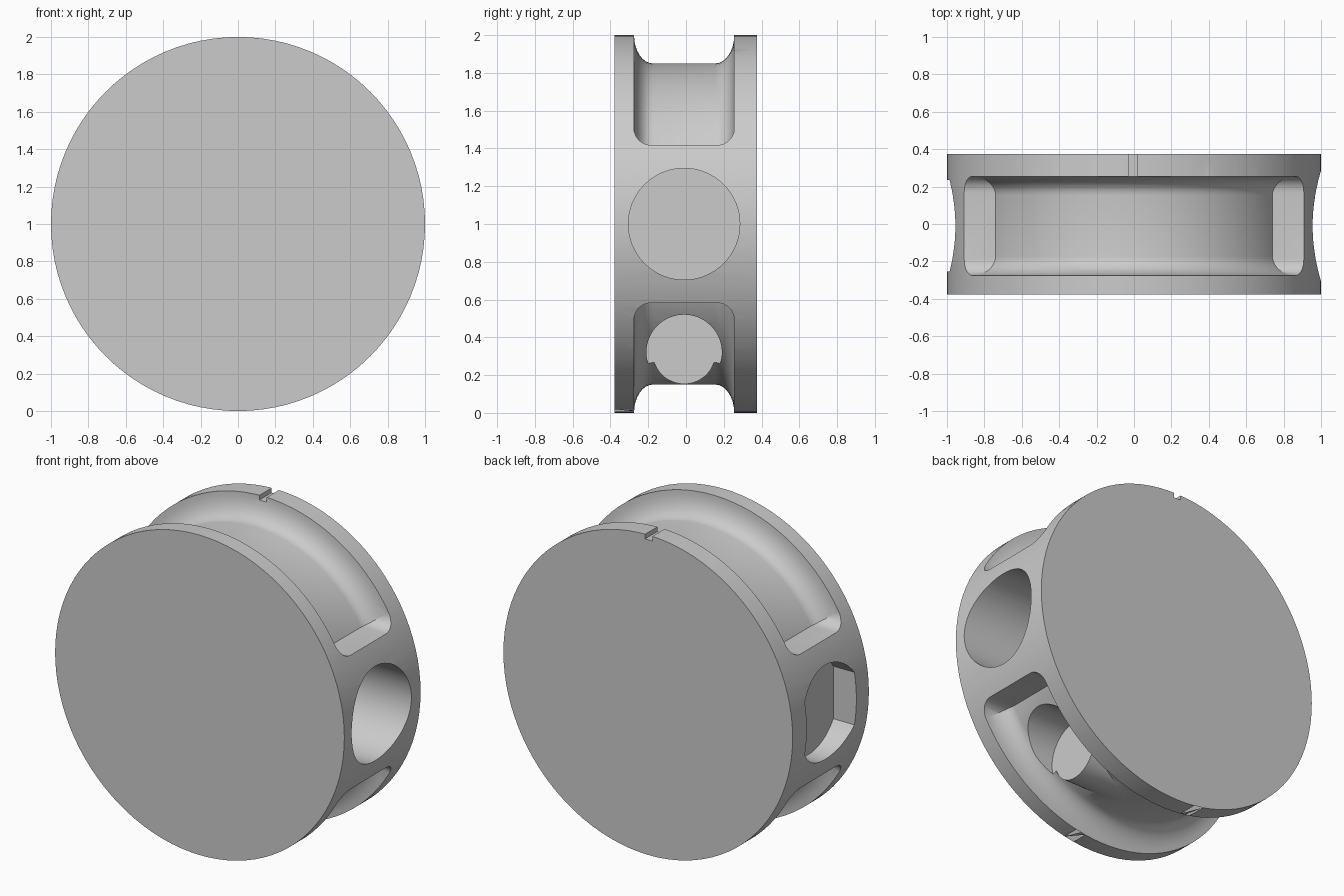
import bpy, bmesh, math
from mathutils import Matrix

if "Cube" in bpy.data.objects:
    bpy.data.objects.remove(bpy.data.objects["Cube"], do_unlink=True)

MID = -0.01          # groove and bore centre line in y
CENTRE = 1.0         # height of the wheel axis
SEGMENTS = 96

grey = bpy.data.materials.new("plain grey")
grey.use_nodes = True
colour = (0.6, 0.6, 0.6, 1)
grey.diffuse_color = colour
grey.node_tree.nodes["Principled BSDF"].inputs["Base Color"].default_value = colour


def finish(name, bm):
    bmesh.ops.recalc_face_normals(bm, faces=bm.faces)
    mesh = bpy.data.meshes.new(name)
    bm.to_mesh(mesh)
    bm.free()
    mesh.materials.append(grey)
    obj = bpy.data.objects.new(name, mesh)
    bpy.context.collection.objects.link(obj)
    return obj


def rod(name, axis, start, end, radius, y=0.0, z=CENTRE, segments=64):
    """Cylinder along x or y between two positions on that axis."""
    bm = bmesh.new()
    middle = (start + end) / 2
    if axis == "X":
        place = Matrix.Translation((middle, y, z)) @ Matrix.Rotation(math.pi / 2, 4, "Y")
    else:
        place = Matrix.Translation((0, middle, z)) @ Matrix.Rotation(math.pi / 2, 4, "X")
    bmesh.ops.create_cone(bm, cap_ends=True, segments=segments, radius1=radius,
                          radius2=radius, depth=end - start, matrix=place)
    return finish(name, bm)


def block(name, size, centre, round_radius=0.0):
    """Box, optionally with its x-parallel edges rounded."""
    bm = bmesh.new()
    bmesh.ops.create_cube(bm, size=1, matrix=Matrix.Translation(centre) @ Matrix.Diagonal((*size, 1)))
    if round_radius:
        edges = [e for e in bm.edges if abs(e.verts[0].co.x - e.verts[1].co.x) > 0.1]
        bmesh.ops.bevel(bm, geom=edges, offset=round_radius, segments=8,
                        profile=0.5, affect="EDGES")
    return finish(name, bm)


def groove_ring(name):
    """Ring with a rounded inner profile, lathed about the wheel axis."""
    side = []
    for i in range(9):
        a = math.pi / 2 * i / 8
        side.append((0.165 + 0.1 * math.cos(a), 1 - 0.15 * math.sin(a)))
    half = [(0.265, 1.15)] + side
    profile = half + [(-y, r) for y, r in reversed(half)]
    bm = bmesh.new()
    rings = []
    for k in range(SEGMENTS):
        t = 2 * math.pi * k / SEGMENTS
        rings.append([bm.verts.new((r * math.sin(t), MID + y, CENTRE + r * math.cos(t)))
                      for y, r in profile])
    n = len(profile)
    for k in range(SEGMENTS):
        a, b = rings[k], rings[(k + 1) % SEGMENTS]
        for j in range(n):
            bm.faces.new((a[j], a[(j + 1) % n], b[(j + 1) % n], b[j]))
    return finish(name, bm)


def combine(target, tool, operation):
    mod = target.modifiers.new(operation.lower(), "BOOLEAN")
    mod.operation = operation
    mod.solver = "EXACT"
    mod.object = tool
    bpy.context.view_layer.objects.active = target
    bpy.ops.object.modifier_apply(modifier=mod.name)
    bpy.data.objects.remove(tool, do_unlink=True)


# Main wheel
wheel = rod("wheel_body", "Y", -0.378, 0.375, 1.0, segments=SEGMENTS)

# Upper and lower grooves with flat, round-cornered ends
for sign in (1, -1):
    groove = groove_ring("groove_cutter")
    slab = block("groove_limit", (3, 0.532, 1.2), (0, MID, CENTRE + sign * 1.018), 0.09)
    combine(groove, slab, "INTERSECT")
    combine(wheel, groove, "DIFFERENCE")

# Deep round bore on the left side
combine(wheel, rod("side_bore", "X", 0.0, 1.3, 0.295, MID), "DIFFERENCE")

# Shallow flat-sided pocket on the right side
pocket = rod("flat_sided_pocket", "X", -1.3, -0.84, 0.295, MID)
combine(pocket, block("pocket_limit", (2, 0.49, 1), (-1, MID, CENTRE)), "INTERSECT")
combine(wheel, pocket, "DIFFERENCE")

# Counterbore and boss in the lower groove
combine(wheel, rod("counterbore", "X", 0.43, 1.3, 0.2, MID, 0.32), "DIFFERENCE")
combine(wheel, rod("lower_boss", "X", 0.0, 0.43, 0.167, MID, 0.32), "UNION")

# Index notch in the back rim
combine(wheel, block("index_notch", (0.05, 0.3, 0.1), (-0.005, 0.39, 2.02)), "DIFFERENCE")

# Smooth shading with crisp edges
bpy.ops.object.select_all(action="DESELECT")
wheel.select_set(True)
bpy.context.view_layer.objects.active = wheel
bpy.ops.object.shade_smooth_by_angle(angle=math.radians(30))
